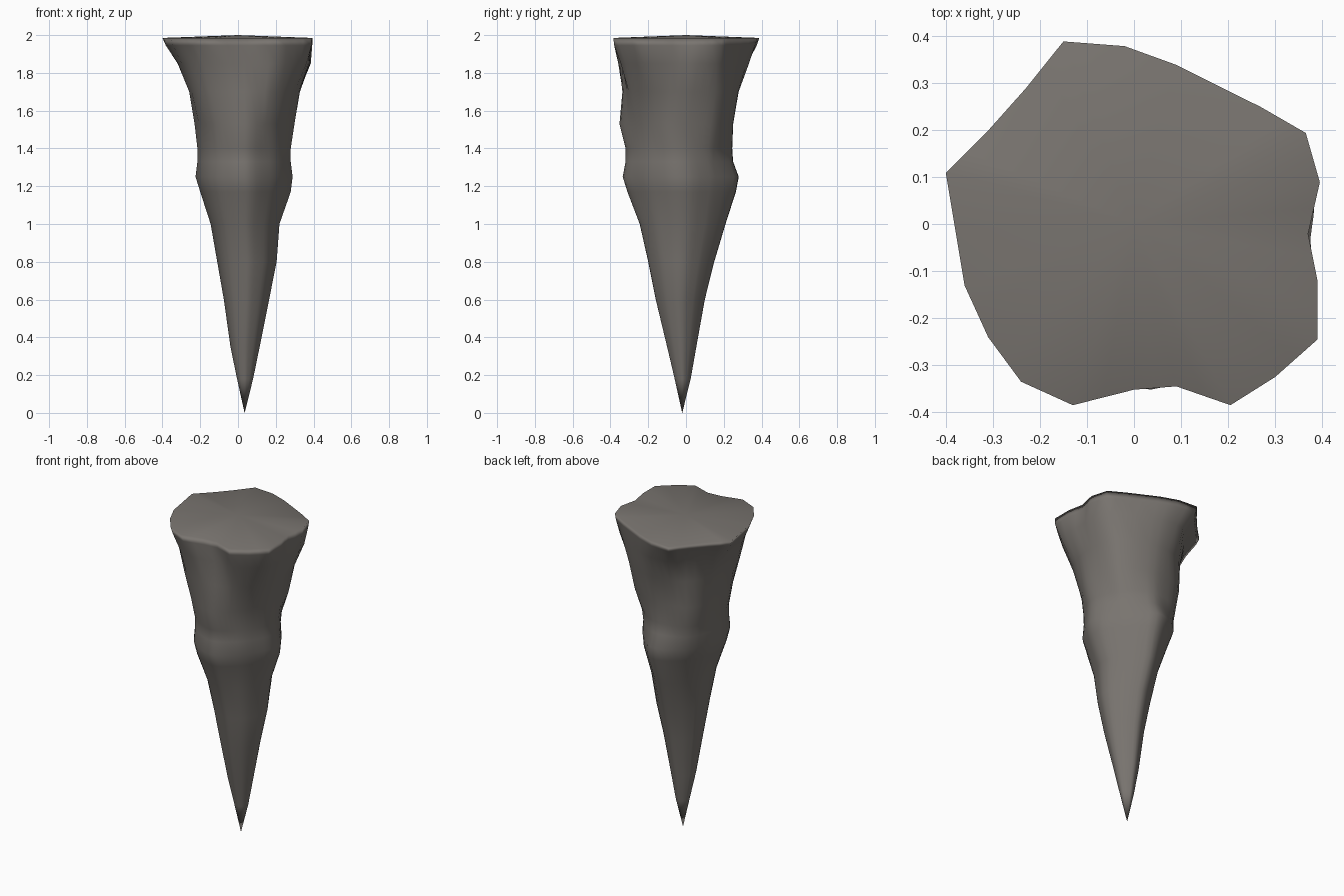
import bpy
import bmesh
from math import atan2, cos, pi, sin

default_cube = bpy.data.objects.get("Cube")
if default_cube:
    bpy.data.objects.remove(default_cube, do_unlink=True)

# Broken rim outline where the spike meets the ceiling (x, y), counter-clockwise
RIM = [
    (.39, -.12), (.37, -.02), (.395, .09), (.365, .195), (.27, .25),
    (.09, .34), (-.02, .38), (-.15, .39), (-.23, .29), (-.31, .2),
    (-.4, .11), (-.36, -.13), (-.31, -.24), (-.24, -.335), (-.13, -.385),
    (0, -.352), (.09, -.345), (.205, -.385), (.3, -.325), (.39, -.245),
]

# Fullness of the four corners: back left, back right, front right, front left
RAGGED = (1, 1, 1, 1)
SLIM = (.9, .9, 1, .95)

# Down the spike: height, left x, right x, front y, back y, corner fullness
LEVELS = [
    (1.985, -.4, .395, -.385, .388, RAGGED),
    (1.945, -.382, .393, -.38, .375, RAGGED),
    (1.85, -.33, .39, -.365, .34, (1, .88, 1.06, .95)),
    (1.7, -.26, .33, -.34, .28, (1.08, 1.05, 1.1, 1)),
    (1.53, -.23, .3, -.352, .25, (1.07, 1.14, .98, .87)),
    (1.4, -.215, .28, -.32, .245, (.96, 1.1, .98, .92)),
    (1.33, -.215, .28, -.32, .25, (.92, 1.05, .98, .92)),
    (1.25, -.225, .29, -.335, .28, (.87, .97, .97, .91)),
    (1.17, -.2, .28, -.31, .265, (.87, .94, 1, .88)),
    (1, -.145, .22, -.245, .21, SLIM),
    (.8, -.11, .205, -.2, .15, SLIM),
    (.6, -.075, .165, -.16, .1, SLIM),
    (.35, -.04, .115, -.1, .055, SLIM),
    (.18, -.005, .08, -.06, .025, SLIM),
]
TIP = (.035, -.02, 0)
PEAK = (0, 0, 2)


def add_midpoints(outline):
    """Put an extra point halfway along every edge of an outline."""
    points = []
    for i, (x, y) in enumerate(outline):
        next_x, next_y = outline[(i + 1) % len(outline)]
        points += [(x, y), ((x + next_x) / 2, (y + next_y) / 2)]
    return points


def fit(values, low, high):
    """Stretch a list of values to fill the given range."""
    least, most = min(values), max(values)
    return [low + (v - least) / (most - least) * (high - low) for v in values]


def cross_section(level, outline):
    """Blend the ragged rim into a fluted oval with uneven corners lower down."""
    z, left, right, front, back, corners = level
    blend = min(1, max(0, (1.945 - z) / .28))
    rim_x = fit([x for x, y in outline], left, right)
    rim_y = fit([y for x, y in outline], front, back)
    points = []
    for (x, y), rx, ry in zip(outline, rim_x, rim_y):
        angle = atan2(y, x) % (2 * pi)
        corner = corners[int(angle / (pi / 2)) % 4]
        size = 1 + (corner - 1) * sin(2 * angle) ** 2
        size += .012 * (cos(8 * angle) - 1)
        oval_x = (left + right) / 2 + (right - left) / 2 * cos(angle) * size
        oval_y = (front + back) / 2 + (back - front) / 2 * sin(angle) * size
        points.append((rx + (oval_x - rx) * blend, ry + (oval_y - ry) * blend, z))
    return points


def close_ring(bm, ring, point):
    """Fan a ring of vertices to a single point."""
    centre = bm.verts.new(point)
    for i, vert in enumerate(ring):
        bm.faces.new((vert, ring[(i + 1) % len(ring)], centre))


# Loft the rock spike from rim to tip
bm = bmesh.new()
outline = add_midpoints(RIM)
rings = [[bm.verts.new(p) for p in cross_section(level, outline)] for level in LEVELS]
for upper, lower in zip(rings, rings[1:]):
    for i in range(len(upper)):
        j = (i + 1) % len(upper)
        bm.faces.new((upper[i], lower[i], lower[j], upper[j]))
close_ring(bm, rings[0], PEAK)
close_ring(bm, rings[-1], TIP)
bmesh.ops.recalc_face_normals(bm, faces=bm.faces)

# Weathered rock is smooth all over, including the rim
for face in bm.faces:
    face.smooth = True

mesh = bpy.data.meshes.new("rock_spike")
bm.to_mesh(mesh)
bm.free()
spike = bpy.data.objects.new("rock_spike", mesh)
bpy.context.collection.objects.link(spike)

# Keep the broad top evenly shaded while the rim rolls over
spike.modifiers.new("even_shading", "WEIGHTED_NORMAL").mode = "FACE_AREA"

# Warm grey stone
stone = bpy.data.materials.new("warm_grey_stone")
stone.use_nodes = True
colour = (.19, .175, .16, 1)
stone.diffuse_color = colour
for node in stone.node_tree.nodes:
    if node.type == "BSDF_PRINCIPLED":
        node.inputs["Base Color"].default_value = colour
mesh.materials.append(stone)
